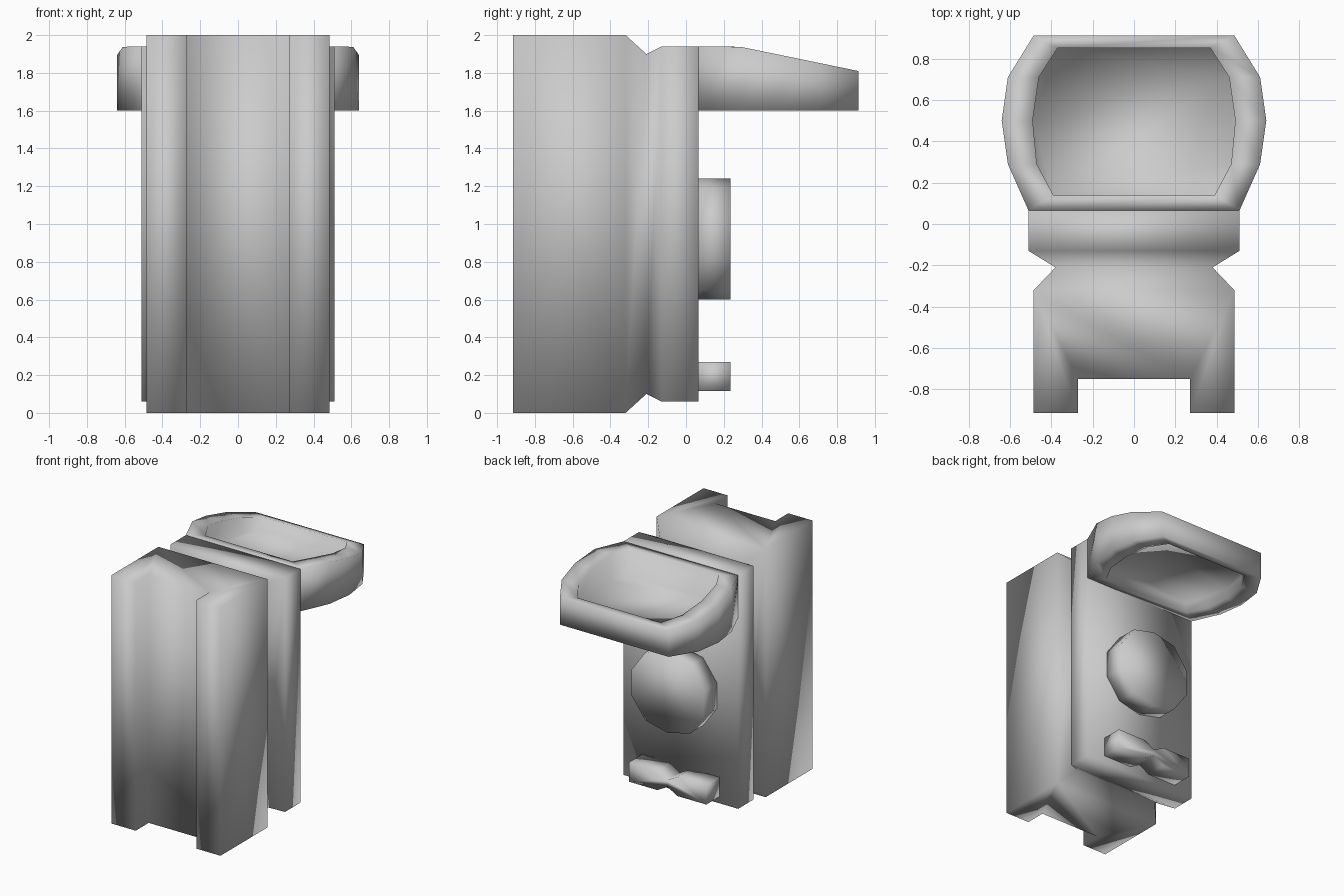
import bpy, bmesh

if "Cube" in bpy.data.objects:
    bpy.data.objects.remove(bpy.data.objects["Cube"])


def finish(bm, name):
    bmesh.ops.recalc_face_normals(bm, faces=bm.faces[:])
    mesh = bpy.data.meshes.new(name)
    bm.to_mesh(mesh)
    bm.free()
    for p in mesh.polygons:
        p.use_smooth = True
    ob = bpy.data.objects.new(name, mesh)
    bpy.context.collection.objects.link(ob)
    return ob


def loft(loops):
    """Skin a chain of equal-length point loops and cap both ends."""
    bm = bmesh.new()
    rings = [[bm.verts.new(p) for p in loop] for loop in loops]
    n = len(rings[0])
    for a, b in zip(rings, rings[1:]):
        for i in range(n):
            j = (i + 1) % n
            bm.faces.new((a[i], a[j], b[j], b[i]))
    bm.faces.new(rings[0])
    bm.faces.new(rings[-1])
    return bm


def mirrored(half):
    return half + [(-x, y) for x, y in reversed(half)]


# Main block with a front channel, then a necked waist and a back plate
u_shape = mirrored([(0.485, -0.32), (0.485, -0.915), (0.27, -0.915), (0.27, -0.75)])
bm = loft([[(x, y, z) for x, y in u_shape] for z in (0, 2)])
bmesh.ops.recalc_face_normals(bm, faces=bm.faces[:])
back = next(f for f in bm.faces if all(abs(v.co.y + 0.32) < 1e-4 for v in f.verts))
for y, half_w, half_h in ((-0.21, 0.38, 0.90), (-0.13, 0.51, 0.94), (0.065, 0.51, 0.94)):
    back = bmesh.ops.extrude_discrete_faces(bm, faces=[back])["faces"][0]
    for v in back.verts:
        v.co = (half_w if v.co.x > 0 else -half_w, y,
                1 + (half_h if v.co.z > 1 else -half_h))
finish(bm, "body")

# Rimmed cup projecting from the top of the back plate, with a thin floor
outer = mirrored([(0.51, 0.065), (0.61, 0.29), (0.64, 0.5), (0.61, 0.71), (0.485, 0.912)])
inner = mirrored([(0.39, 0.14), (0.47, 0.29), (0.49, 0.5), (0.46, 0.71), (0.37, 0.85)])


def level(outline, z):
    return [(x, y, z) for x, y in outline]


def sloped(outline):
    return [(x, y, 1.94 - 0.13 * max(0, y - 0.28) / 0.632) for x, y in outline]


finish(loft([level(inner, 1.68), level(inner, 1.6), level(outer, 1.6),
             sloped(outer), sloped(inner), level(inner, 1.72)]), "cup_holder")

# Round ten-sided button on the back
bm = bmesh.new()
bmesh.ops.create_cone(bm, cap_ends=True, segments=10, radius1=0.337, radius2=0.337, depth=0.17)
for v in bm.verts:
    x, y, z = v.co
    if abs(y) > 0.325:
        y = 0.32 if y > 0 else -0.32
    v.co = (x, 0.15 + z, 0.92 + y)
finish(bm, "round_button")

# Pinched bar below the button
right = [(0, 0.165), (0.09, 0.115), (0.345, 0.115), (0.345, 0.27), (0.09, 0.27), (0, 0.22)]
bar = right + [(-x, z) for x, z in reversed(right) if x > 0]
finish(loft([[(x, y, z) for x, z in bar] for y in (0.065, 0.235)]), "lower_bar")
